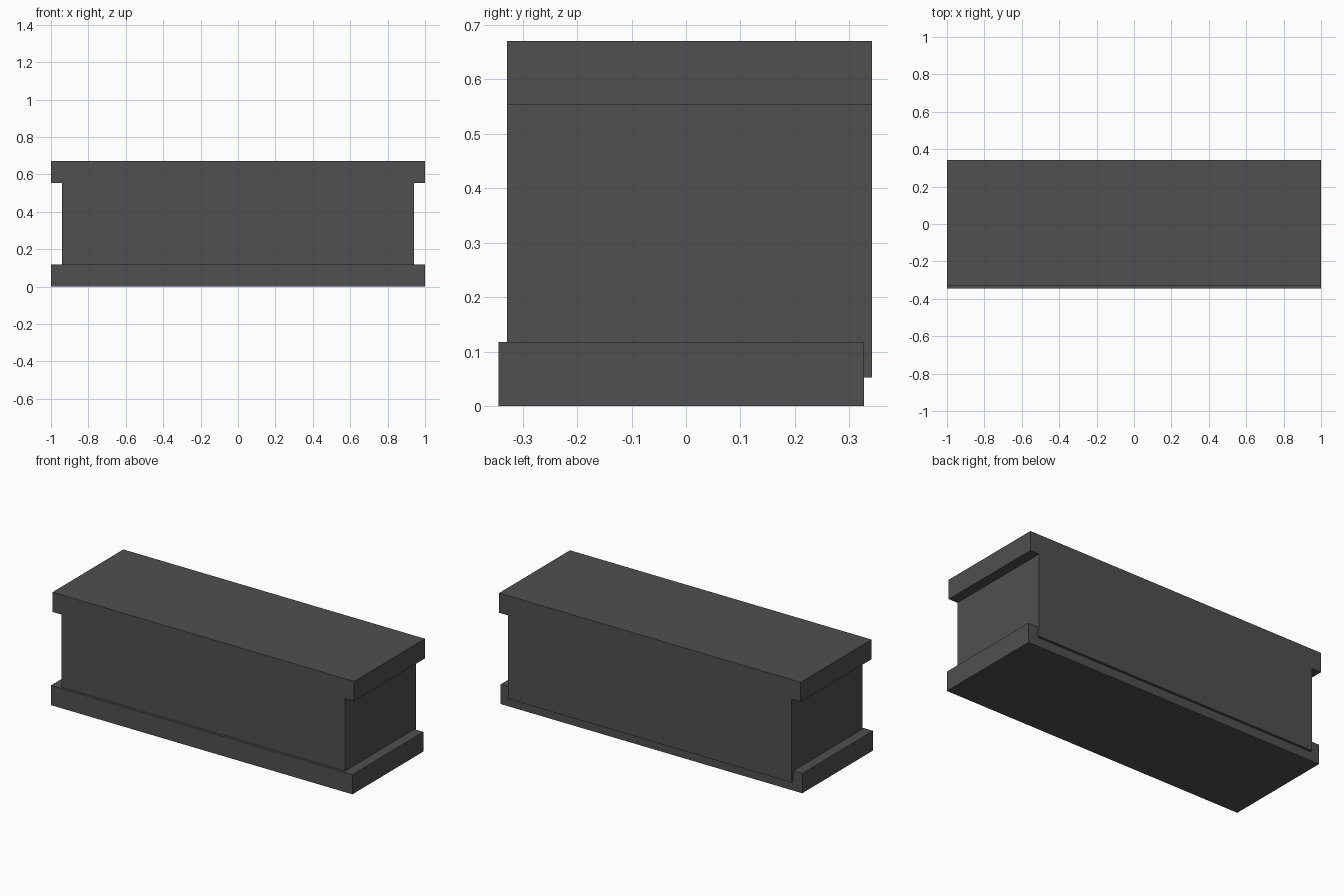
import bpy
import bmesh

if "Cube" in bpy.data.objects:
    bpy.data.objects.remove(bpy.data.objects["Cube"])

# Single dark grey used on every part
grey = bpy.data.materials.new("dark grey")
grey.diffuse_color = (0.08, 0.08, 0.08, 1)
grey.use_nodes = True
grey.node_tree.nodes["Principled BSDF"].inputs["Base Color"].default_value = grey.diffuse_color


def extrude_profile(name, profile, y0, y1):
    """Extrude an x-z outline along y into a closed solid."""
    bm = bmesh.new()
    face = bm.faces.new([bm.verts.new((x, y0, z)) for x, z in profile])
    result = bmesh.ops.extrude_face_region(bm, geom=[face], use_keep_orig=True)
    moved = [v for v in result["geom"] if isinstance(v, bmesh.types.BMVert)]
    bmesh.ops.translate(bm, verts=moved, vec=(0, y1 - y0, 0))
    bmesh.ops.recalc_face_normals(bm, faces=bm.faces)
    mesh = bpy.data.meshes.new(name)
    bm.to_mesh(mesh)
    bm.free()
    mesh.materials.append(grey)
    obj = bpy.data.objects.new(name, mesh)
    bpy.context.collection.objects.link(obj)
    return obj


def mirrored(half):
    """Complete a right-hand outline with its left-hand reflection."""
    return half + [(-x, z) for x, z in reversed(half)]


# Base slab, set slightly forward
extrude_profile("base_slab", mirrored([(1, 0), (1, 0.118)]), -0.344, 0.327)

# Body with overhanging top slab, set slightly back and lapping over the base
extrude_profile("body_and_top",
                mirrored([(0.94, 0.053), (0.94, 0.553), (1, 0.553), (1, 0.671)]),
                -0.329, 0.342)
